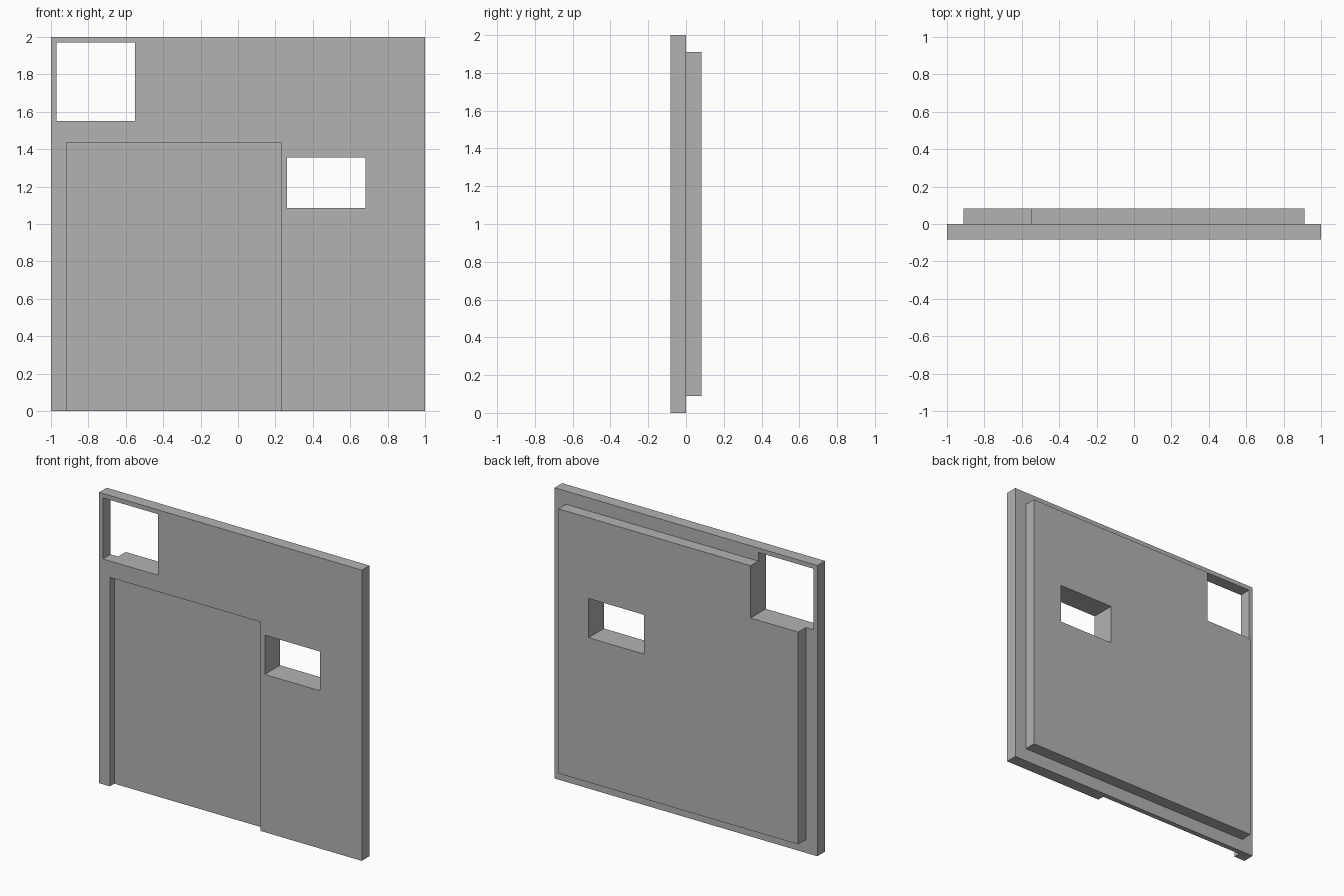
import bpy
from mathutils import Vector

cube = bpy.data.objects.get("Cube")
if cube:
    bpy.data.objects.remove(cube, do_unlink=True)

# Single flat grey
grey = bpy.data.materials.new("panel_grey")
grey.use_nodes = True
colour = (0.45, 0.45, 0.45, 1)
grey.diffuse_color = colour
grey.node_tree.nodes["Principled BSDF"].inputs["Base Color"].default_value = colour


def box(name, low, high):
    """Axis-aligned block between two corners."""
    low, high = Vector(low), Vector(high)
    bpy.ops.mesh.primitive_cube_add(size=1)
    obj = bpy.context.object
    obj.name = name
    for v in obj.data.vertices:
        v.co = Vector(high[i] if v.co[i] > 0 else low[i] for i in range(3))
    obj.data.materials.append(grey)
    return obj


def cut(target, low, high):
    """Subtract a block and discard the cutter."""
    cutter = box("cutter", low, high)
    cutter.hide_render = True
    mod = target.modifiers.new("cut", "BOOLEAN")
    mod.operation = "DIFFERENCE"
    mod.solver = "EXACT"
    mod.object = cutter
    bpy.context.view_layer.objects.active = target
    bpy.ops.object.modifier_apply(modifier=mod.name)
    bpy.data.objects.remove(cutter, do_unlink=True)


T = 0.083   # thickness of each layer

# Full-size front layer and smaller raised back layer
front_panel = box("front_panel", (-1, -T, 0), (1, 0, 2))
back_panel = box("back_panel", (-0.912, 0, 0.09), (0.912, T, 1.91))

# Corner opening and window, through both layers
for panel in (front_panel, back_panel):
    cut(panel, (-0.97, -1, 1.55), (-0.55, 1, 1.97))
    cut(panel, (0.262, -1, 1.085), (0.683, 1, 1.355))

# Shallow doorway recess, open at the bottom
cut(front_panel, (-0.917, -1, -1), (0.23, -0.035, 1.437))
